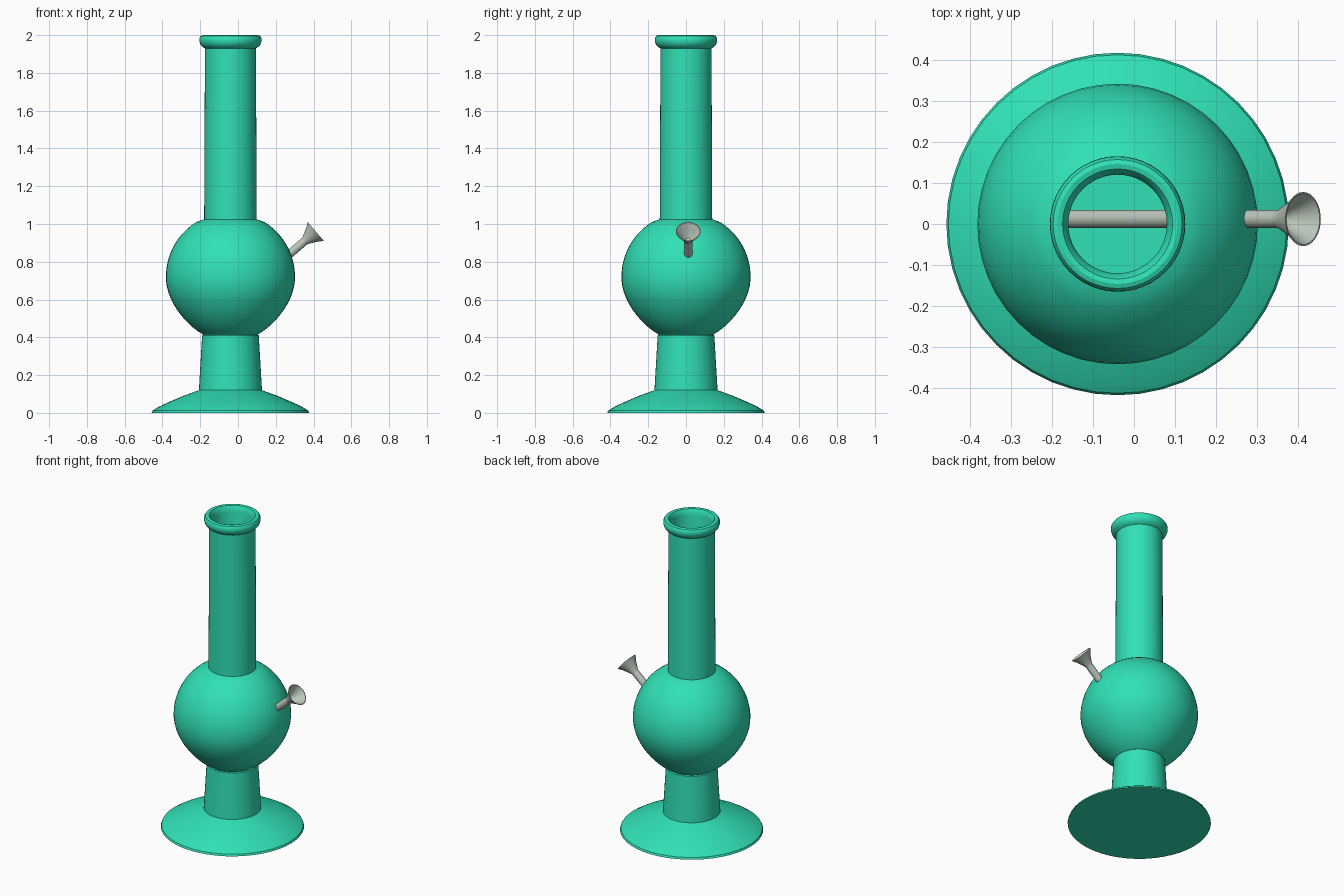
import bpy, bmesh, math
from mathutils import Vector, Matrix

if "Cube" in bpy.data.objects:
    bpy.data.objects.remove(bpy.data.objects["Cube"])

CX = -0.04      # axis of the vessel
WALL = 0.015


def material(name, rgb):
    m = bpy.data.materials.new(name)
    m.diffuse_color = (*rgb, 1)
    m.use_nodes = True
    m.node_tree.nodes["Principled BSDF"].inputs["Base Color"].default_value = m.diffuse_color
    return m


def lathe(name, profile, mat, sides, matrix):
    """Revolve (radius, height) points about local z; radius 0 makes a pole."""
    bm = bmesh.new()
    rings = []
    for r, z in profile:
        if r == 0:
            rings.append([bm.verts.new((0, 0, z))] * sides)
        else:
            rings.append([bm.verts.new((r * math.cos(2 * math.pi * i / sides),
                                        r * math.sin(2 * math.pi * i / sides), z))
                          for i in range(sides)])
    for a, b in zip(rings, rings[1:]):
        for i in range(sides):
            j = (i + 1) % sides
            face = list(dict.fromkeys([a[i], a[j], b[j], b[i]]))
            if len(face) > 2:
                bm.faces.new(face)
    bmesh.ops.recalc_face_normals(bm, faces=bm.faces)
    mesh = bpy.data.meshes.new(name)
    bm.to_mesh(mesh)
    bm.free()
    mesh.materials.append(mat)
    ob = bpy.data.objects.new(name, mesh)
    bpy.context.collection.objects.link(ob)
    ob.matrix_world = matrix
    bpy.ops.object.select_all(action='DESELECT')
    ob.select_set(True)
    bpy.context.view_layer.objects.active = ob
    bpy.ops.object.shade_smooth_by_angle(angle=math.radians(32))
    return ob


teal = material("teal_glass", (0.03, 0.75, 0.47))
grey = material("pale_grey_metal", (0.50, 0.57, 0.50))


# Bulb arc from lower neck to upper tube, slightly slimmer below the middle
def bulb(radius, z0, z1, n=22):
    pts = []
    a0 = math.asin((z0 - 0.72) / radius)
    a1 = math.asin((z1 - 0.72) / radius)
    for i in range(n + 1):
        a = a0 + (a1 - a0) * i / n
        slim = 0.015 * math.sin(2 * a) ** 2 if a < 0 else 0
        pts.append((radius * math.cos(a) - slim, 0.72 + radius * math.sin(a)))
    return pts


# Vessel: foot, neck, bulb, tube and rolled lip, then the inner wall back down
outer = [(0, 0), (0.417, 0), (0.412, 0.012), (0.375, 0.035), (0.32, 0.06),
         (0.25, 0.09), (0.167, 0.12), (0.150, 0.41)]
outer += bulb(0.342, 0.415, 1.01)
outer += [(0.139, 1.025), (0.135, 1.93)]
lip = [(0.148, 1.938), (0.159, 1.950), (0.165, 1.968), (0.164, 1.985),
       (0.157, 1.996), (0.146, 2.0), (0.134, 1.997), (0.126, 1.985), (0.120, 1.96)]
inner = [(0.120, 1.03)] + bulb(0.342 - WALL, 0.425, 1.0)[::-1]
inner += [(0.136, 0.41), (0.152, 0.12), (0.152, WALL), (0, WALL)]
lathe("vessel", outer + lip + inner, teal, 48, Matrix.Translation((CX, 0, 0)))

# Bowl and downstem share one slanted axis; local z = 0 is the bowl rim
axis = Vector((0.76, 0, 0.65)).normalized()
place = Matrix.Translation((0.412, 0.012, 0.96)) @ axis.to_track_quat('Z', 'Y').to_matrix().to_4x4()

lathe("bowl", [(0.021, -0.09), (0.023, -0.075), (0.034, -0.052), (0.050, -0.022),
               (0.066, 0), (0.062, 0), (0.044, -0.024), (0.026, -0.052),
               (0.012, -0.066), (0, -0.066)], grey, 32, place)
lathe("downstem", [(0.016, -0.07), (0.022, -0.07), (0.022, -0.77),
                   (0.016, -0.77), (0.016, -0.07)], grey, 24, place)
